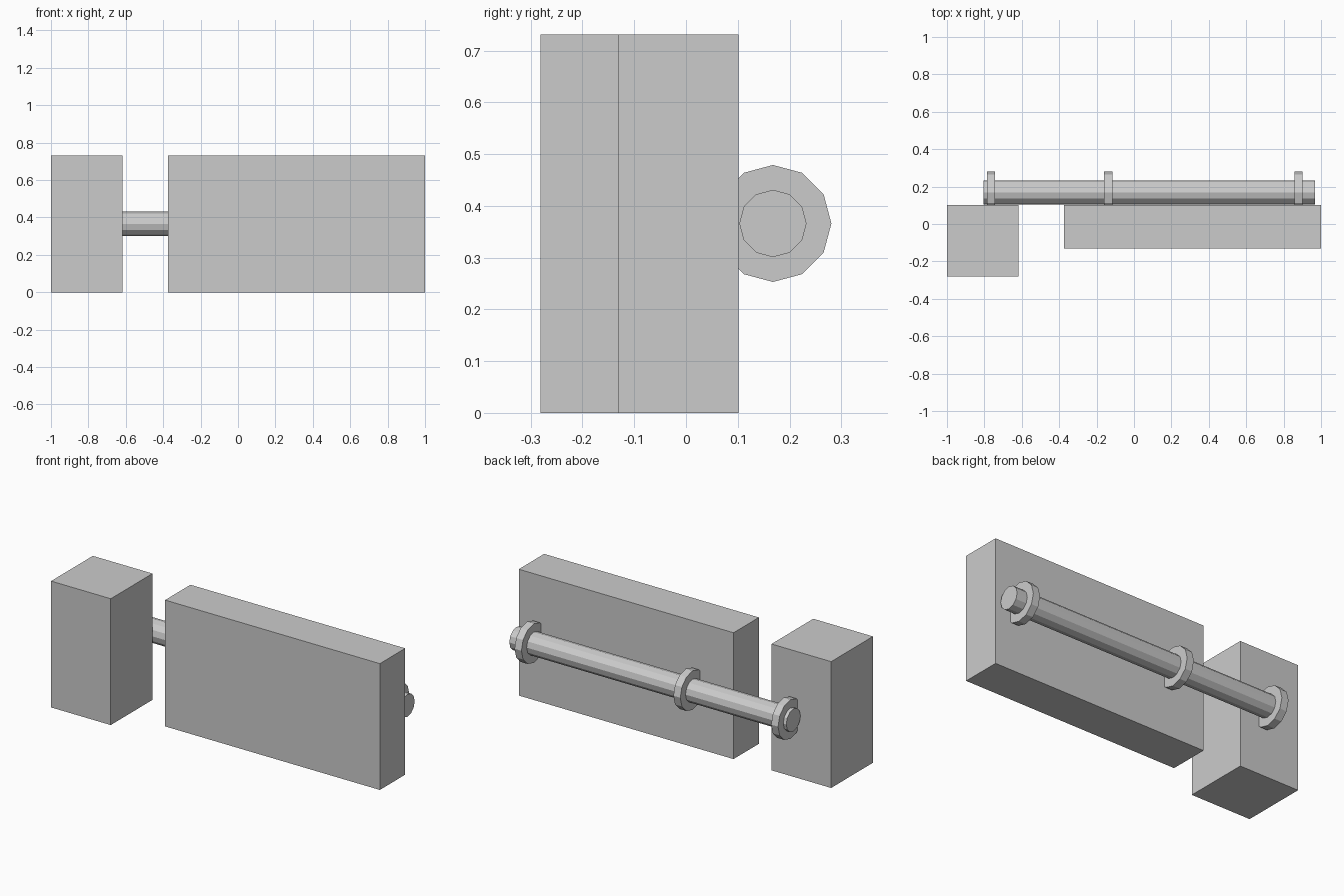
import bpy, math

if "Cube" in bpy.data.objects:
    bpy.data.objects.remove(bpy.data.objects["Cube"])

AXIS_Y, AXIS_Z = 0.168, 0.366
HEIGHT = 0.731


def box(name, x0, x1, y0, y1):
    bpy.ops.mesh.primitive_cube_add(
        size=1, location=((x0 + x1) / 2, (y0 + y1) / 2, HEIGHT / 2))
    ob = bpy.context.object
    ob.name = name
    ob.scale = (x1 - x0, y1 - y0, HEIGHT)
    bpy.ops.object.transform_apply(location=False, rotation=False, scale=True)


def cylinder_x(name, x0, x1, radius):
    # 12-sided cylinder along x, a corner pointing straight up
    bpy.ops.mesh.primitive_cylinder_add(
        vertices=12, radius=radius, depth=x1 - x0,
        location=((x0 + x1) / 2, AXIS_Y, AXIS_Z), rotation=(0, math.pi / 2, 0))
    bpy.context.object.name = name


# Frame post and wider door panel
box("post", -1.0, -0.618, -0.281, 0.101)
box("panel", -0.375, 1.0, -0.131, 0.101)

# Sliding bolt bar behind both
cylinder_x("bolt_bar", -0.805, 0.968, 0.065)

# Retaining collars, partly sunk into the post and panel
for i, x in enumerate((-0.764, -0.138, 0.879)):
    cylinder_x(f"collar_{i + 1}", x - 0.022, x + 0.022, 0.113)
